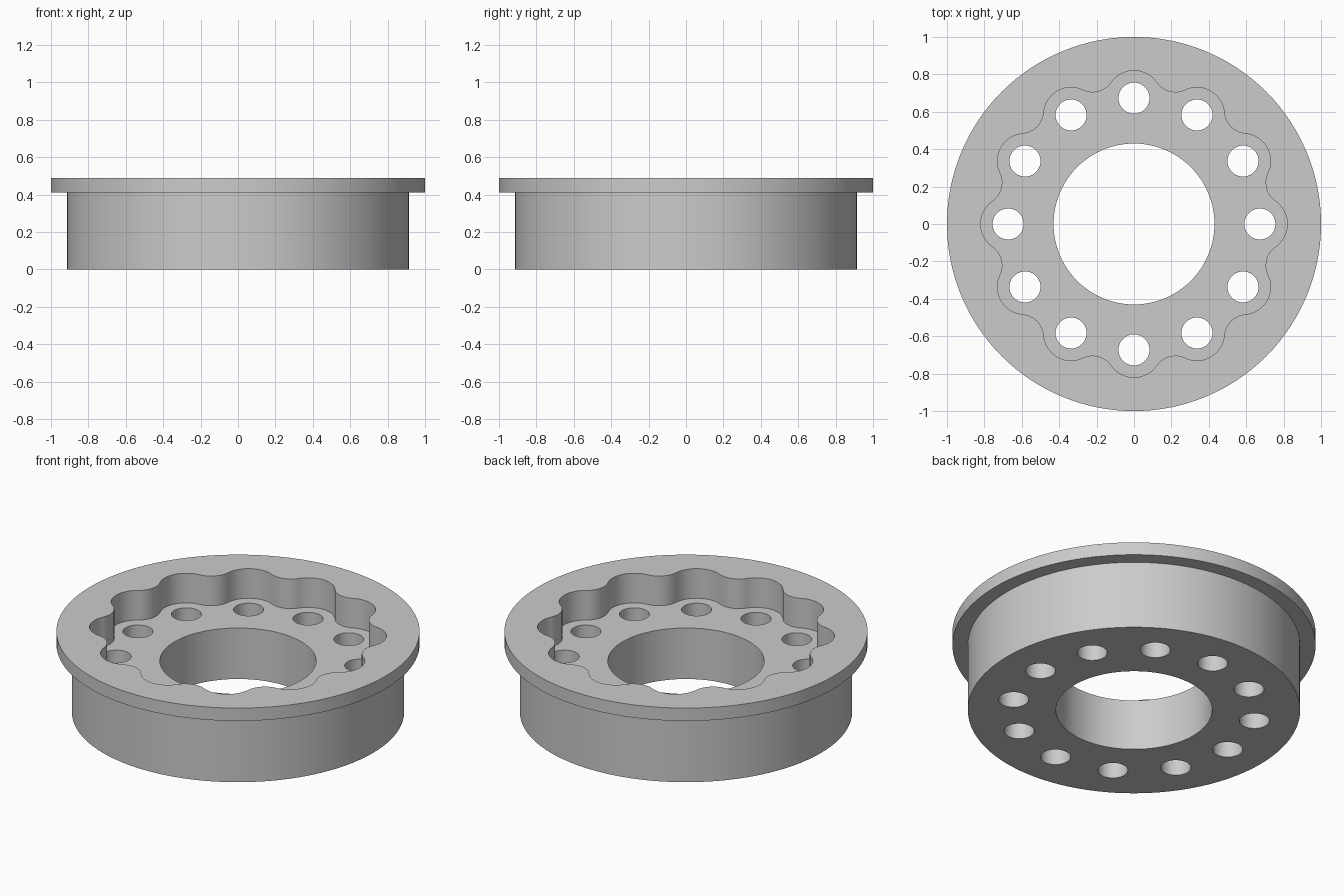
import bpy
import bmesh
from math import sin, cos, tau, pi, radians, atan2, hypot

HEIGHT, LIP_Z, FLOOR_Z = 0.49, 0.412, 0.31
RIM_R, BODY_R, BORE_R = 1.0, 0.915, 0.43
HOLES, HOLE_RING, HOLE_R = 12, 0.673, 0.083
LOBE_R, VALLEY_R = 0.147, 0.733

cube = bpy.data.objects.get("Cube")
if cube:
    bpy.data.objects.remove(cube, do_unlink=True)

grey = bpy.data.materials.new("plain grey")
grey.use_nodes = True
colour = (0.6, 0.6, 0.6, 1)
grey.diffuse_color = colour
grey.node_tree.nodes["Principled BSDF"].inputs["Base Color"].default_value = colour


def polar(r, a, centre=(0, 0)):
    return centre[0] + r * cos(a), centre[1] + r * sin(a)


def circle(r, count, centre=(0, 0)):
    return [polar(r, tau * i / count, centre) for i in range(count)]


def lobed_outline(steps=12):
    """Twelve round lobes blended by tangent concave arcs."""
    half = pi / HOLES
    across, along = HOLE_RING * sin(half), HOLE_RING * cos(half)
    gap = VALLEY_R - along
    fillet = (gap**2 + across**2 - LOBE_R**2) / (2 * (LOBE_R - gap))
    dist = VALLEY_R + fillet
    swing = atan2(across, dist - along)
    points = []
    for k in range(HOLES):
        a = tau * k / HOLES
        lobe, valley = polar(HOLE_RING, a), polar(dist, a + half)
        reach = half + swing
        for i in range(2 * steps + 1):
            points.append(polar(LOBE_R, a + reach * (i / steps - 1), lobe))
        for i in range(1, steps):
            turn = swing * (1 - 2 * i / steps)
            points.append(polar(fillet, a + half + pi + turn, valley))
    return points


def loft(bm, sections):
    """Closed solid through stacked outlines of equal point count."""
    rings = [[bm.verts.new((x, y, z)) for x, y in outline] for outline, z in sections]
    for low, high in zip(rings, rings[1:]):
        for i in range(len(low)):
            j = (i + 1) % len(low)
            bm.faces.new((low[i], low[j], high[j], high[i]))
    bm.faces.new(rings[0][::-1])
    bm.faces.new(rings[-1])


def make_object(name, solids):
    bm = bmesh.new()
    for sections in solids:
        loft(bm, sections)
    mesh = bpy.data.meshes.new(name)
    bm.to_mesh(mesh)
    bm.free()
    mesh.materials.append(grey)
    obj = bpy.data.objects.new(name, mesh)
    bpy.context.collection.objects.link(obj)
    return obj


# Round body with a wider rim at the top
body, rim = circle(BODY_R, 128), circle(RIM_R, 128)
housing = make_object("flanged_housing", [
    [(body, 0), (body, LIP_Z), (rim, LIP_Z), (rim, HEIGHT)]])

# Scalloped pocket, then the bore and the ring of holes
lobes = lobed_outline()
pocket = make_object("pocket_cutter", [[(lobes, FLOOR_Z), (lobes, HEIGHT + 0.1)]])
outlines = [circle(BORE_R, 96)]
outlines += [circle(HOLE_R, 40, polar(HOLE_RING, tau * k / HOLES)) for k in range(HOLES)]
holes = make_object("hole_cutter", [[(o, -0.1), (o, HEIGHT + 0.1)] for o in outlines])

bpy.ops.object.select_all(action="DESELECT")
housing.select_set(True)
bpy.context.view_layer.objects.active = housing
for cutter in (pocket, holes):
    cutter.hide_render = True
    cut = housing.modifiers.new(cutter.name, "BOOLEAN")
    cut.operation = "DIFFERENCE"
    cut.solver = "EXACT"
    cut.object = cutter
    bpy.ops.object.modifier_apply(modifier=cut.name)
    bpy.data.objects.remove(cutter, do_unlink=True)

bpy.ops.object.shade_smooth_by_angle(angle=radians(30))
